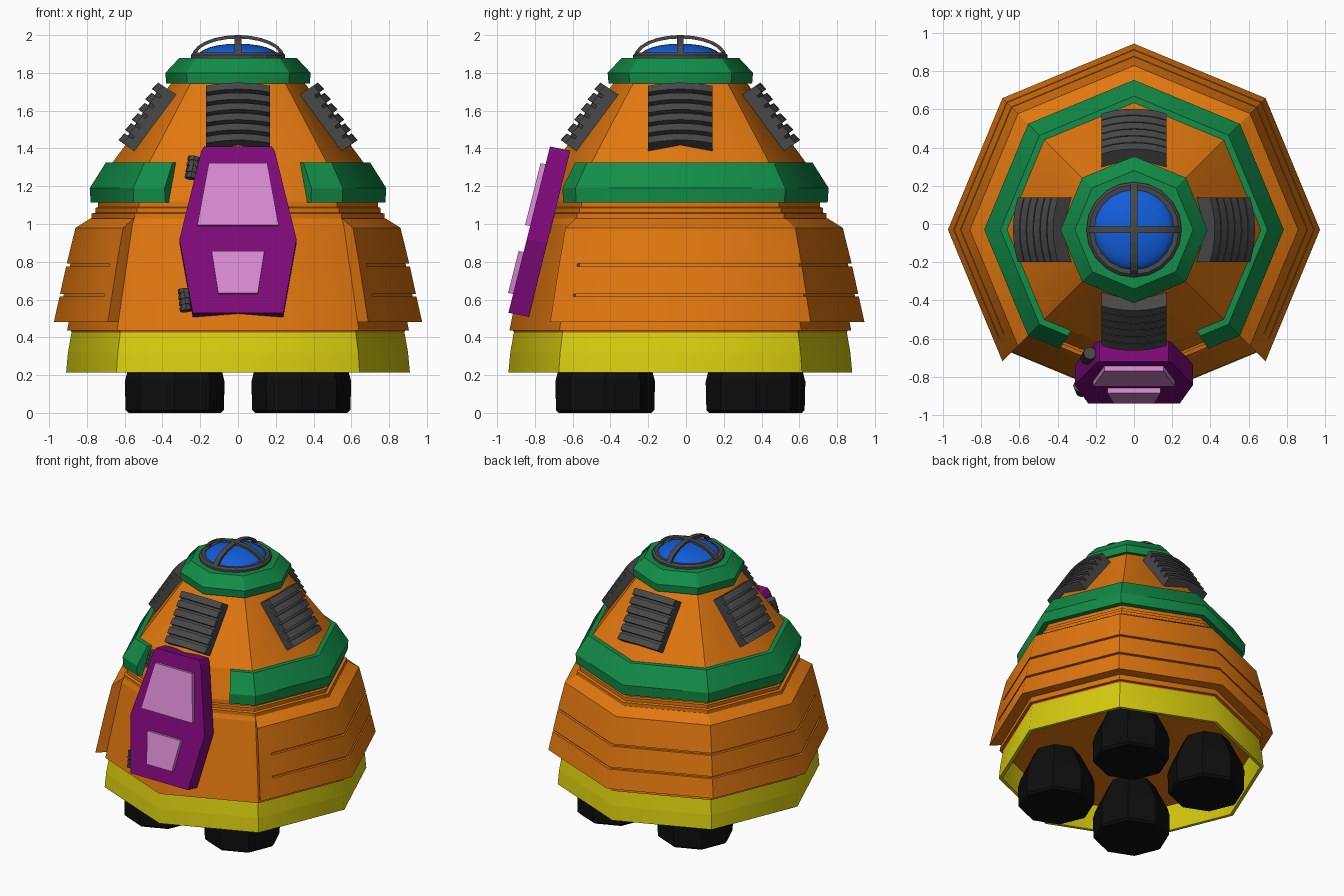
import bpy, bmesh, math
from mathutils import Vector, Matrix

if "Cube" in bpy.data.objects:
    bpy.data.objects.remove(bpy.data.objects["Cube"])

CENTRE = Vector((0, -0.03, 0))

def material(name, rgb):
    m = bpy.data.materials.new(name)
    m.diffuse_color = (*rgb, 1)
    m.use_nodes = True
    m.node_tree.nodes["Principled BSDF"].inputs["Base Color"].default_value = m.diffuse_color
    return m

ORANGE = material("orange", (0.75, 0.185, 0.005))
YELLOW = material("yellow", (0.70, 0.62, 0.005))
GREEN = material("green", (0.006, 0.27, 0.065))
PURPLE = material("purple", (0.21, 0.003, 0.19))
PINK = material("pink", (0.69, 0.25, 0.64))
BLUE = material("blue", (0.006, 0.11, 0.70))
DARK = material("dark_grey", (0.065, 0.065, 0.065))
BLACK = material("black", (0.004, 0.004, 0.004))

def skin(name, rings, mat, loop=False, soft_axis=False, loc=CENTRE):
    """Join closed cross-sections into one solid; cap the ends unless looped."""
    bm = bmesh.new()
    rows = [[bm.verts.new(p) for p in ring] for ring in rings]
    n = len(rows[0])
    pairs = list(zip(rows, rows[1:])) + ([(rows[-1], rows[0])] if loop else [])
    for a, b in pairs:
        for i in range(n):
            j = (i + 1) % n
            bm.faces.new((a[i], a[j], b[j], b[i]))
    if not loop:
        bm.faces.new(rows[0])
        bm.faces.new(rows[-1])
    bmesh.ops.remove_doubles(bm, verts=bm.verts[:], dist=1e-4)
    bmesh.ops.recalc_face_normals(bm, faces=bm.faces[:])
    if soft_axis:  # soften only the octagon corners lying on the x and y axes
        for f in bm.faces:
            f.smooth = True
        for e in bm.edges:
            p, q = e.verts[0].co, e.verts[1].co
            on_axis = any(abs(p[k]) < 1e-4 and abs(q[k]) < 1e-4 for k in (0, 1))
            e.smooth = on_axis
    me = bpy.data.meshes.new(name)
    bm.to_mesh(me)
    bm.free()
    me.materials.append(mat)
    ob = bpy.data.objects.new(name, me)
    ob.location = loc
    bpy.context.collection.objects.link(ob)
    return ob

def polygon_point(u, sides=8):
    """Point on a unit polygon outline, u counted in sides."""
    k = math.floor(u)
    a, b = [Vector((math.cos(i * math.tau / sides), math.sin(i * math.tau / sides), 0))
            for i in (k, k + 1)]
    return a.lerp(b, u - k)

def section(profile, u, sides=8):
    return [polygon_point(u, sides) * r + Vector((0, 0, z)) for r, z in profile]

def lathe(name, profile, mat, sides=8, stations=None, soft=True, loc=CENTRE):
    rings = [section(profile, u, sides) for u in (stations or range(sides))]
    return skin(name, rings, mat, loop=stations is None, soft_axis=soft, loc=loc)

# Hull with stepped bands, and the skirt below it
lathe("hull", [(0, 0.40), (0.87, 0.40), (0.885, 0.435), (0.905, 0.436), (0.79, 1.0),
               (0.775, 1.03), (0.775, 1.055), (0.755, 1.06), (0.755, 1.085),
               (0.74, 1.09), (0.74, 1.12), (0.665, 1.325), (0.354, 1.745),
               (0.354, 1.80), (0, 1.80)], ORANGE)
lathe("skirt", [(0.88, 0.435), (0.90, 0.32), (0.91, 0.215), (0.885, 0.215),
                (0.865, 0.41)], YELLOW)

# Armour panel round the sides and back, with two grooves stopping short of its ends
def panel_section(u, depth):
    outer = [(0.975, 0.48)]
    for z, r in ((0.615, 0.945), (0.775, 0.91)):
        outer += [(r, z), (r - depth, z), (r - depth - 0.003, z + 0.015), (r - 0.003, z + 0.015)]
    return section(outer + [(0.86, 0.98), (0.78, 1.03), (0.75, 1.0), (0.86, 0.48)], u)

G = 0.02
layout = ([(-1, 0), (-0.85, 0), (-0.85, G)] + [(u, G) for u in range(5)]
          + [(4.85, G), (4.85, 0), (5, 0)])
skin("armour_panel", [panel_section(u, d) for u, d in layout], ORANGE, soft_axis=True)

# Green collar with a gap at the front, and green cap
lathe("collar", [(0.70, 1.115), (0.78, 1.115), (0.785, 1.19), (0.70, 1.325), (0.64, 1.325)],
      GREEN, stations=[-1.7, -1, 0, 1, 2, 3, 4, 5, 5.7][1:-1] and [-1.3, -1, 0, 1, 2, 3, 4, 5, 5.3])
lathe("cap", [(0, 1.745), (0.38, 1.745), (0.385, 1.80), (0.31, 1.88), (0.24, 1.88),
              (0, 1.875)], GREEN)

# Dome, its rim and the crossed cage bars
dome = [(0.215 * math.cos(t), 1.885 + 0.07 * math.sin(t))
        for t in [i * math.pi / 12 for i in range(7)]]
ob = lathe("dome", [(0, 1.87), (0.215, 1.87)] + dome, BLUE, sides=24, soft=False)
for p in ob.data.polygons:
    p.use_smooth = True
lathe("dome_rim", [(0.25, 1.87), (0.25, 1.895), (0.235, 1.908), (0.21, 1.905), (0.21, 1.87)],
      DARK, sides=20, soft=False)
for k in range(2):
    rings = []
    for i in range(13):
        t = math.pi * i / 12
        c, s = math.cos(t), math.sin(t)
        rings.append([Vector((r * c, w, 1.885 + h * s))
                      for r, h, w in ((0.245, 0.115, -0.018), (0.245, 0.115, 0.018),
                                      (0.225, 0.097, 0.018), (0.225, 0.097, -0.018))])
    skin(f"cage_bar_{k + 1}", rings, DARK).rotation_euler.z = k * math.pi / 2

# Ribbed vents on the four sides: sawtooth section bowed across its width
top, low = Vector((0.365, 0, 1.71)), Vector((0.57, 0, 1.40))
out = Vector((0.834, 0, 0.552))
teeth = []
for i in range(6):
    teeth += [((i + a) / 5.75, h) for a, h in ((0, 0.07), (0.72, 0.078), (0.75, 0.048), (0.98, 0.048))]
teeth = teeth[:-2]
teeth = [(0, -0.04)] + teeth + [(1, 0.0), (1, -0.04)]
vent_rings = []
for i in range(7):
    w = (i / 3 - 1) * 0.17
    vent_rings.append([top.lerp(low, min(t, 1)) + out * (h - 0.03 * (w / 0.17) ** 2)
                       + Vector((0, w, 0)) for t, h in teeth])
vent = skin("vent_1", vent_rings, DARK)
for k in range(1, 4):
    copy = bpy.data.objects.new(f"vent_{k + 1}", vent.data)
    copy.location = CENTRE
    copy.rotation_euler.z = k * math.pi / 2
    bpy.context.collection.objects.link(copy)

# Leaning front hatch and its two windows, drawn as half outlines in x and z
def slab(name, half, lift, back, mat):
    outline = half + [(-x, z) for x, z in reversed(half)]
    front = [Vector((x, -0.72 - (1.41 - z) * 0.25 - lift, z)) for x, z in outline]
    skin(name, [front, [p + Vector((0, back, -0.2 * back)) for p in front]], mat,
         loc=Vector((0, 0, 0)))

slab("hatch", [(0.18, 1.41), (0.195, 1.385), (0.31, 0.92), (0.24, 0.53)], 0, 0.108, PURPLE)
slab("upper_window", [(0.155, 1.322), (0.215, 0.995)], 0.028, 0.05, PINK)
slab("lower_window", [(0.14, 0.857), (0.105, 0.635)], 0.028, 0.05, PINK)

# Ribbed hinges on the left edge of the hatch
ribs = [(0, -0.062)]
for i in range(4):
    z = -0.062 + i * 0.032
    ribs += [(0.034, z), (0.034, z + 0.022), (0.028, z + 0.022), (0.028, z + 0.032)]
ribs = ribs[:-2] + [(0, ribs[-3][1])]
for name, pos, lean in (("upper_hinge", (-0.24, -0.69, 1.30), 0.16),
                        ("lower_hinge", (-0.28, -0.86, 0.60), -0.1)):
    lathe(name, ribs, DARK, soft=False, loc=Vector(pos)).rotation_euler = (-0.24, lean, 0)

# Four thruster feet
for sx, side in ((-1, "left"), (1, "right")):
    for sy, end in ((-1, "front"), (1, "back")):
        lathe(f"{end}_{side}_thruster",
              [(0, 0.005), (0.245, 0.005), (0.26, 0.02), (0.264, 0.17), (0.25, 0.225),
               (0.16, 0.41), (0, 0.41)], BLACK, soft=False,
              loc=CENTRE + Vector((sx * 0.335, sy * 0.398, -0.005)))
